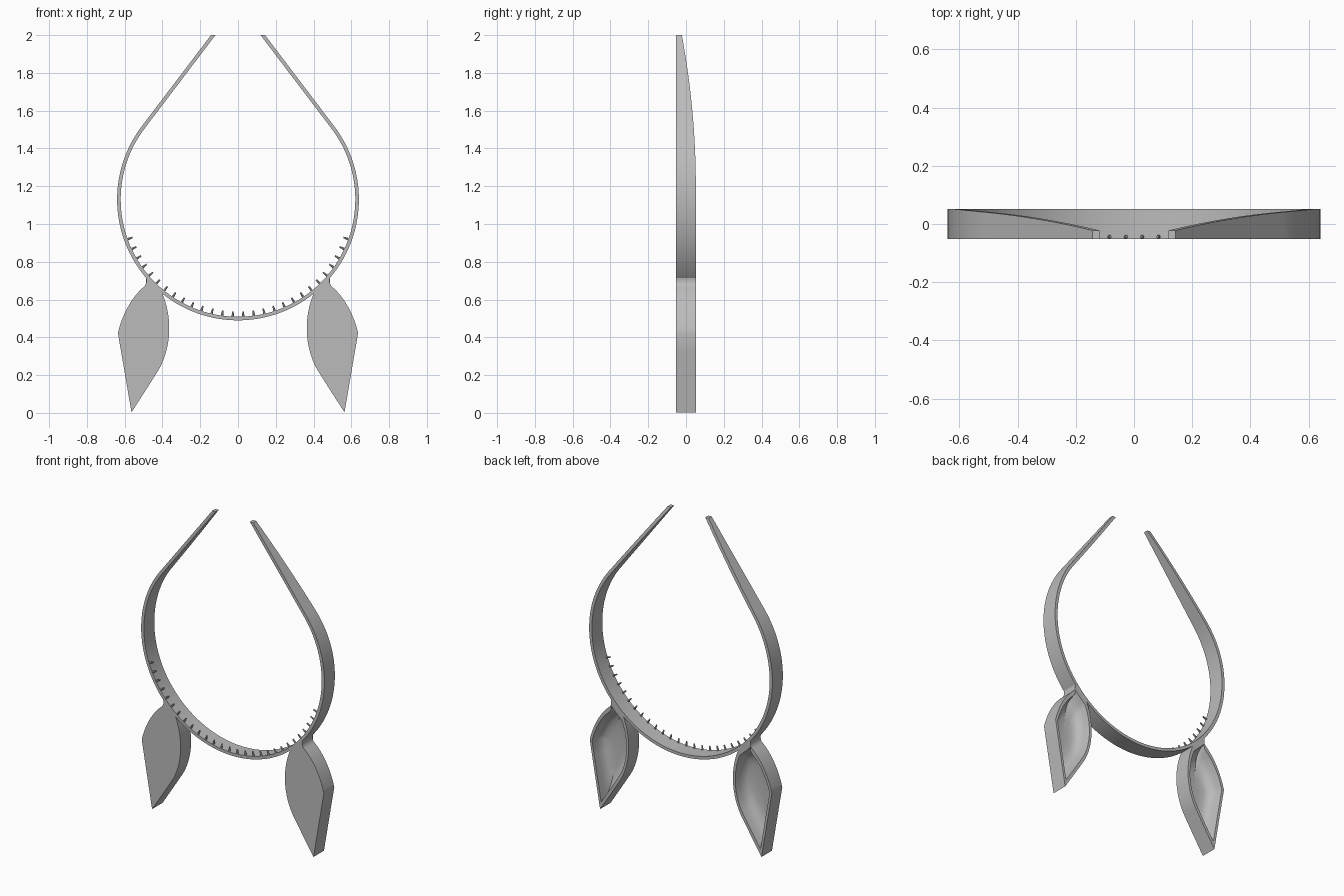
import bpy, bmesh, math
from mathutils import Vector
from mathutils.geometry import interpolate_bezier

if "Cube" in bpy.data.objects:
    bpy.data.objects.remove(bpy.data.objects["Cube"], do_unlink=True)

RADIUS, THICK, CENTRE_Z, HALF = 0.64, 0.019, 1.13, 0.052

grey = bpy.data.materials.new("plain grey")
grey.use_nodes = True
grey.diffuse_color = (0.5, 0.5, 0.5, 1)
grey.node_tree.nodes["Principled BSDF"].inputs["Base Color"].default_value = grey.diffuse_color


def finish(name, bm, mirrored=True):
    bmesh.ops.recalc_face_normals(bm, faces=bm.faces)
    mesh = bpy.data.meshes.new(name)
    bm.to_mesh(mesh)
    bm.free()
    obj = bpy.data.objects.new(name, mesh)
    bpy.context.collection.objects.link(obj)
    mesh.materials.append(grey)
    bpy.ops.object.select_all(action='DESELECT')
    obj.select_set(True)
    bpy.context.view_layer.objects.active = obj
    bpy.ops.object.shade_smooth_by_angle(angle=math.radians(30))
    if mirrored:
        obj.modifiers.new("Mirror", 'MIRROR').use_mirror_merge = False
    return obj


def bridge(bm, a, b, closed=True):
    n = len(a)
    for i in range(n if closed else n - 1):
        j = (i + 1) % n
        bm.faces.new((a[i], a[j], b[j], b[i]))


# Headband: round lower arc running into straight arms cut level at the top
def band_side(radius, steps=64, arm_steps=12):
    end = math.radians(37.2)
    pts = []
    for i in range(steps + 1):
        a = -math.pi / 2 + (end + math.pi / 2) * i / steps
        pts.append((radius * math.cos(a), CENTRE_Z + radius * math.sin(a)))
    x, z = pts[-1]
    for i in range(1, arm_steps + 1):
        t = (2 - z) / math.cos(end) * i / arm_steps
        pts.append((x - t * math.sin(end), z + t * math.cos(end)))
    return [(-x, z) for x, z in reversed(pts[1:])] + pts


def back_y(z):
    return HALF - 0.074 * (max(0, z - 1.2) / 0.8) ** 2


bm = bmesh.new()
outer, inner = band_side(RADIUS), band_side(RADIUS - THICK)
rows = []
for side, front in ((outer, True), (outer, False), (inner, False), (inner, True)):
    rows.append([bm.verts.new((x, -HALF if front else back_y(z), z)) for x, z in side])
for i in range(4):
    bridge(bm, rows[i], rows[(i + 1) % 4], closed=False)
for end in (0, -1):
    bm.faces.new([row[end] for row in rows])
finish("headband", bm, mirrored=False)

# Grip teeth: small tapered pegs along the front inner edge
bm = bmesh.new()
for i in range(14):
    a = math.radians(2.6 + 5.2 * i)
    inward = Vector((-math.sin(a), 0, math.cos(a)))
    made = bmesh.ops.create_cone(bm, cap_ends=True, segments=8, radius1=0.007,
                                 radius2=0.004, depth=0.032)
    turn = inward.to_track_quat('Z', 'Y')
    spot = Vector((0, -HALF + 0.008, CENTRE_Z)) - inward * (RADIUS - THICK - 0.012)
    for v in made["verts"]:
        v.co = turn @ v.co + spot
finish("grip_teeth", bm)

# Ears: leaf outline with a flat front and a dished back
CURVES = (
    ((.487, .716), (.482, .695), (.484, .680), (.500, .666), 6),
    ((.500, .666), (.560, .615), (.612, .525), (.636, .423), 14),
    ((.636, .423), (.612, .284), (.588, .145), (.564, .003), 5),
    ((.564, .003), (.516, .077), (.468, .151), (.422, .225), 5),
    ((.422, .225), (.385, .285), (.364, .370), (.364, .445), 12),
    ((.364, .445), (.364, .520), (.380, .585), (.402, .634), 10),
    ((.402, .634), (.430, .660), (.460, .687), (.487, .716), 5),
)
outline = []
for *pts, count in CURVES:
    curve = interpolate_bezier(*[Vector((x, 0, z)) for x, z in pts], count)
    outline += curve[:-1]

bm = bmesh.new()
middle = Vector((0.5, 0, 0.4))
RINGS = ((1, -HALF), (1, HALF), (.88, HALF), (.83, .015), (.76, -.012),
         (.64, -.029), (.45, -.037), (.2, -.04))
previous = None
for scale, y in RINGS:
    ring = [bm.verts.new(middle + (p - middle) * scale + Vector((0, y, 0))) for p in outline]
    if previous:
        bridge(bm, previous, ring)
    else:
        bm.faces.new(ring)
    previous = ring
bm.faces.new(previous)
finish("ears", bm)
